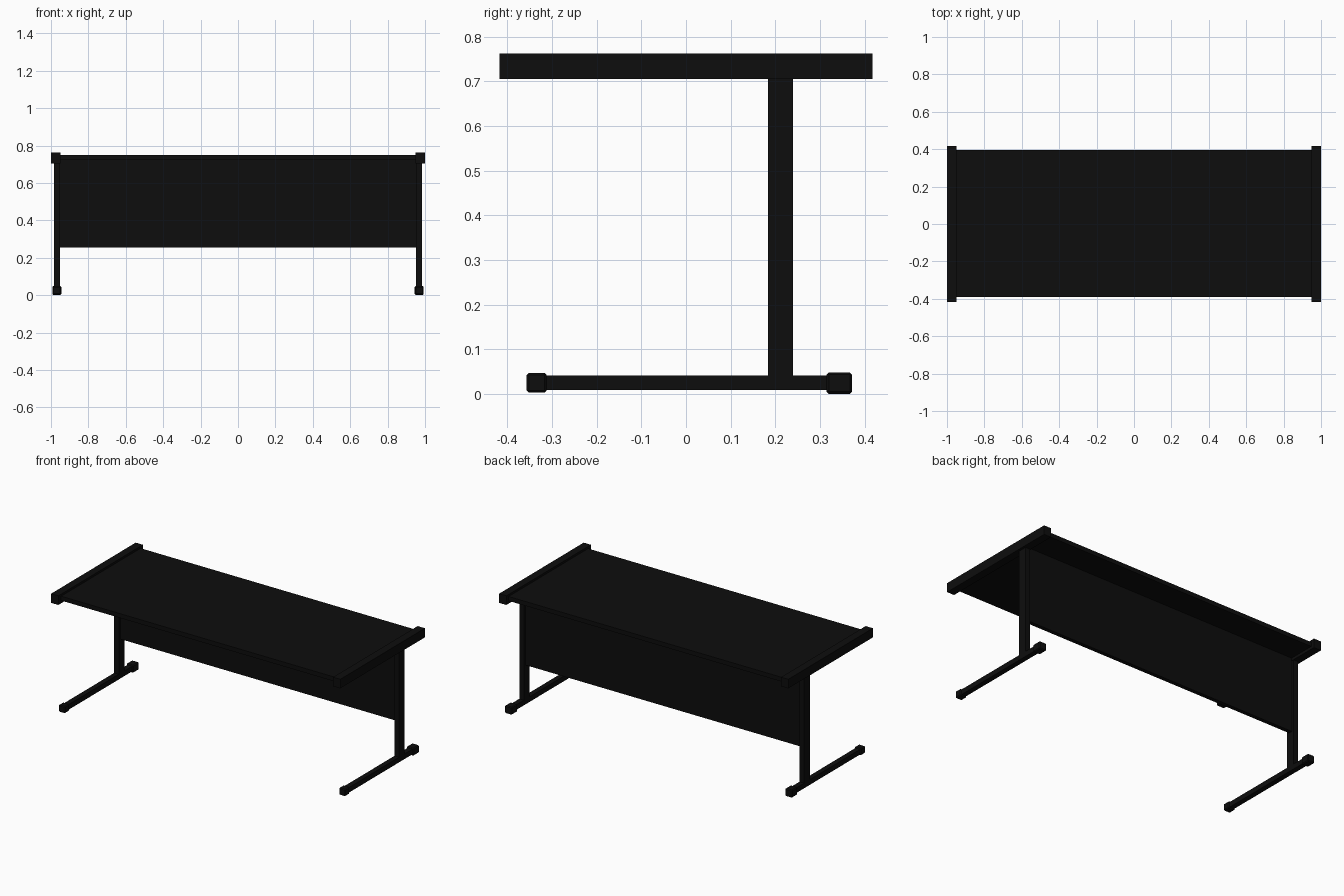
import bpy

if "Cube" in bpy.data.objects:
    bpy.data.objects.remove(bpy.data.objects["Cube"])

black = bpy.data.materials.new("matte black")
black.diffuse_color = (0.004, 0.004, 0.004, 1)
black.use_nodes = True
black.node_tree.nodes["Principled BSDF"].inputs["Base Color"].default_value = black.diffuse_color


def box(name, x, y, z, bevel=0.0):
    """Box from (min, max) ranges on each axis."""
    bpy.ops.mesh.primitive_cube_add(
        size=1, location=[(r[0] + r[1]) / 2 for r in (x, y, z)])
    ob = bpy.context.object
    ob.name = name
    ob.scale = [r[1] - r[0] for r in (x, y, z)]
    bpy.ops.object.transform_apply(location=False, rotation=False, scale=True)
    ob.data.materials.append(black)
    if bevel:
        m = ob.modifiers.new("bevel", 'BEVEL')
        m.width = bevel
        m.segments = 1
    return ob


# Tabletop and modesty panel
box("tabletop", (-0.955, 0.955), (-0.39, 0.395), (0.722, 0.749))
box("modesty_panel", (-0.957, 0.957), (0.2, 0.225), (0.255, 0.722))

# End frames: rail, post, foot bar and end caps on each side
for side, s in (("left", -1), ("right", 1)):
    def xr(a, b):
        return tuple(sorted((s * a, s * b)))
    box(side + "_end_rail", xr(0.95, 1.0), (-0.418, 0.418), (0.705, 0.762))
    box(side + "_post", xr(0.953, 0.985), (0.184, 0.24), (0.03, 0.71))
    box(side + "_foot_bar", xr(0.953, 0.985), (-0.33, 0.345), (0.009, 0.041))
    box(side + "_front_foot_cap", xr(0.947, 0.991), (-0.357, -0.312), (0.003, 0.047), 0.005)
    box(side + "_back_foot_cap", xr(0.945, 0.993), (0.315, 0.372), (0.0, 0.048), 0.005)
